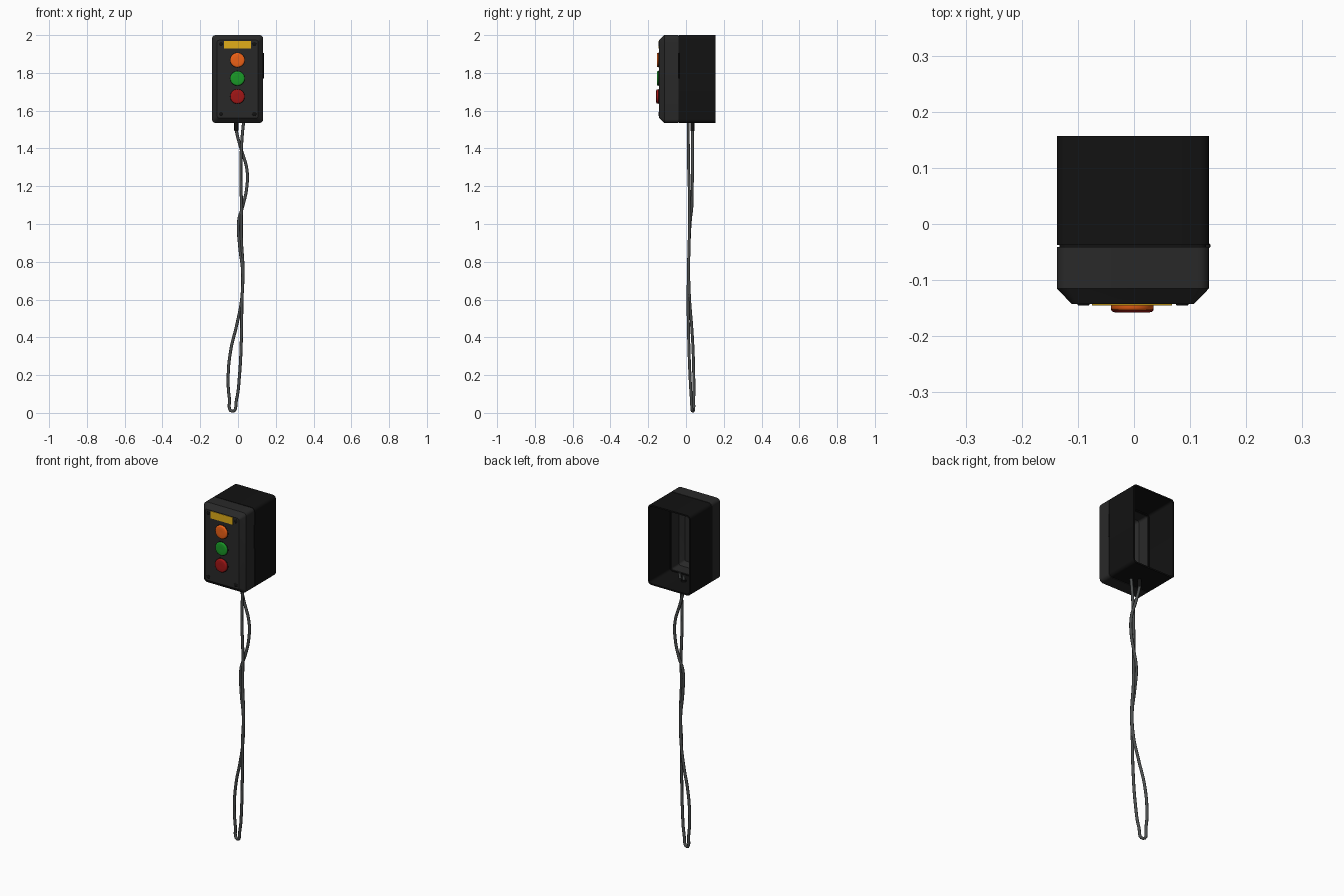
import bpy, bmesh, math
from mathutils import Vector

if "Cube" in bpy.data.objects:
    bpy.data.objects.remove(bpy.data.objects["Cube"])

CX, CZ, HW, HH = -0.002, 1.7675, 0.1355, 0.2325   # case centre and half sizes


def material(name, rgb):
    m = bpy.data.materials.new(name)
    m.diffuse_color = (*rgb, 1)
    m.use_nodes = True
    m.node_tree.nodes["Principled BSDF"].inputs["Base Color"].default_value = m.diffuse_color
    return m


BLACK = material("black", (0.006, 0.006, 0.006))
DARK = material("dark_grey", (0.022, 0.022, 0.022))
CABLE = material("cable_grey", (0.07, 0.075, 0.075))
YELLOW = material("yellow", (0.75, 0.42, 0.01))
ORANGE = material("orange", (0.85, 0.12, 0.008))
GREEN = material("green", (0.01, 0.32, 0.02))
RED = material("red", (0.35, 0.008, 0.008))


def finish(bm, name, mat, angle=30):
    bmesh.ops.recalc_face_normals(bm, faces=bm.faces[:])
    me = bpy.data.meshes.new(name)
    bm.to_mesh(me)
    bm.free()
    ob = bpy.data.objects.new(name, me)
    bpy.context.collection.objects.link(ob)
    me.materials.append(mat)
    bpy.ops.object.select_all(action='DESELECT')
    ob.select_set(True)
    bpy.context.view_layer.objects.active = ob
    bpy.ops.object.shade_smooth_by_angle(angle=math.radians(angle))
    return ob


def rounded_ring(bm, y, inset, r, n=5):
    w, h = HW - inset - r, HH - inset - r
    ring = []
    for q, (sx, sz) in enumerate(((1, 1), (-1, 1), (-1, -1), (1, -1))):
        for i in range(n + 1):
            a = math.pi / 2 * (q + i / n)
            ring.append(bm.verts.new((CX + sx * w + r * math.cos(a), y,
                                      CZ + sz * h + r * math.sin(a))))
    return ring


def shell(name, sections, mat, closed):
    """Skin rounded rectangles (y, inset, radius); closed joins last to first."""
    bm = bmesh.new()
    rings = [rounded_ring(bm, *s) for s in sections]
    pairs = list(zip(rings, rings[1:]))
    if closed:
        pairs.append((rings[-1], rings[0]))
    else:
        bm.faces.new(rings[0])
        bm.faces.new(rings[-1])
    for a, b in pairs:
        for i in range(len(a)):
            j = (i + 1) % len(a)
            bm.faces.new((a[i], a[j], b[j], b[i]))
    return finish(bm, name, mat)


def lathe(name, origin, axis, profile, mat, n=32):
    """Turn (radius, height) points around an axis."""
    bm = bmesh.new()
    rot = Vector((0, 0, 1)).rotation_difference(Vector(axis))
    rings = [[bm.verts.new(Vector(origin) + rot @ Vector(
        (r * math.cos(2 * math.pi * i / n), r * math.sin(2 * math.pi * i / n), h)))
        for i in range(n)] for r, h in profile]
    for a, b in zip(rings, rings[1:]):
        for i in range(n):
            j = (i + 1) % n
            bm.faces.new((a[i], a[j], b[j], b[i]))
    bm.faces.new(rings[0])
    bm.faces.new(rings[-1])
    return finish(bm, name, mat, 40)


def box(name, lo, hi, mat):
    bm = bmesh.new()
    bmesh.ops.create_cube(bm, size=1)
    for v in bm.verts:
        v.co = Vector([(l + h) / 2 + c * (h - l) for l, h, c in zip(lo, hi, v.co)])
    return finish(bm, name, mat)


# Open-backed housing, sealing strip and hollow chamfered cover
shell("rear_housing", [(0.157, 0, 0.02), (-0.037, 0, 0.02),
                       (-0.037, 0.008, 0.014), (0.157, 0.008, 0.014)], BLACK, True)
shell("sealing_strip", [(-0.032, 0.005, 0.016), (-0.045, 0.005, 0.016),
                        (-0.045, 0.013, 0.01), (-0.032, 0.013, 0.01)], BLACK, True)
shell("front_cover", [(-0.135, 0.032, 0.008), (-0.112, 0.01, 0.012),
                      (-0.041, 0.01, 0.012), (-0.041, 0, 0.02),
                      (-0.115, 0, 0.02), (-0.143, 0.027, 0.01)], DARK, False)

# Label plate
box("label_plate", (-0.075, -0.1455, 1.928), (0.068, -0.142, 1.97), YELLOW)

# Push buttons with collars
for name, z, mat, out in (("upper", 1.868, ORANGE, 0.012), ("middle", 1.771, GREEN, 0.012),
                          ("lower", 1.675, RED, 0.015)):
    at = (-0.003, -0.142, z)
    lathe(name + "_collar", at, (0, -1, 0), [(0.041, 0), (0.041, 0.002), (0.039, 0.003)], BLACK)
    lathe(name + "_button", at, (0, -1, 0),
          [(0.038, 0), (0.038, out - 0.004), (0.036, out - 0.001),
           (0.031, out + 0.0005), (0.012, out)], mat)

# Cover screws
for sx in (-1, 1):
    for sz in (-1, 1):
        lathe("cover_screw", (CX + sx * 0.088, -0.142, CZ + sz * 0.185), (0, -1, 0),
              [(0.011, 0), (0.011, 0.002), (0.009, 0.0035)], BLACK, 16)

# Side hinge pin
lathe("hinge_pin", (0.132, -0.039, 1.77), (0, 0, 1), [(0.0045, 0), (0.0045, 0.135)], BLACK, 12)

# Cable gland below the case
lathe("cable_gland", (-0.009, 0.034, 1.492), (0, 0, 1),
      [(0.009, 0), (0.011, 0.004), (0.011, 0.05), (0.014, 0.05), (0.014, 0.06)], BLACK, 20)

# Long hanging cable loop
path = [(-0.009, 0.034, 1.575), (-0.009, 0.034, 1.50), (0.014, 0.034, 1.405),
        (0.047, 0.034, 1.29), (0.046, 0.033, 1.19), (0.024, 0.031, 1.09),
        (0.004, 0.023, 1.02), (0.009, 0.016, 0.88), (0.024, 0.014, 0.75),
        (0.019, 0.019, 0.60), (-0.008, 0.030, 0.46), (-0.037, 0.037, 0.34),
        (-0.052, 0.041, 0.20), (-0.046, 0.041, 0.08), (-0.030, 0.036, 0.0085),
        (-0.008, 0.029, 0.07), (0.008, 0.021, 0.20), (0.018, 0.014, 0.40),
        (0.021, 0.011, 0.60), (0.027, 0.013, 0.75), (0.018, 0.017, 0.92),
        (0.018, 0.019, 1.10), (0.015, 0.014, 1.30), (0.021, 0.012, 1.45),
        (0.033, 0.012, 1.57)]
cu = bpy.data.curves.new("cable", 'CURVE')
cu.dimensions = '3D'
cu.bevel_depth = 0.008
cu.bevel_resolution = 3
cu.resolution_u = 6
cu.use_fill_caps = True
sp = cu.splines.new('BEZIER')
sp.bezier_points.add(len(path) - 1)
for p, co in zip(sp.bezier_points, path):
    p.co = co
    p.handle_left_type = p.handle_right_type = 'AUTO'
cu.materials.append(CABLE)
bpy.context.collection.objects.link(bpy.data.objects.new("cable", cu))
